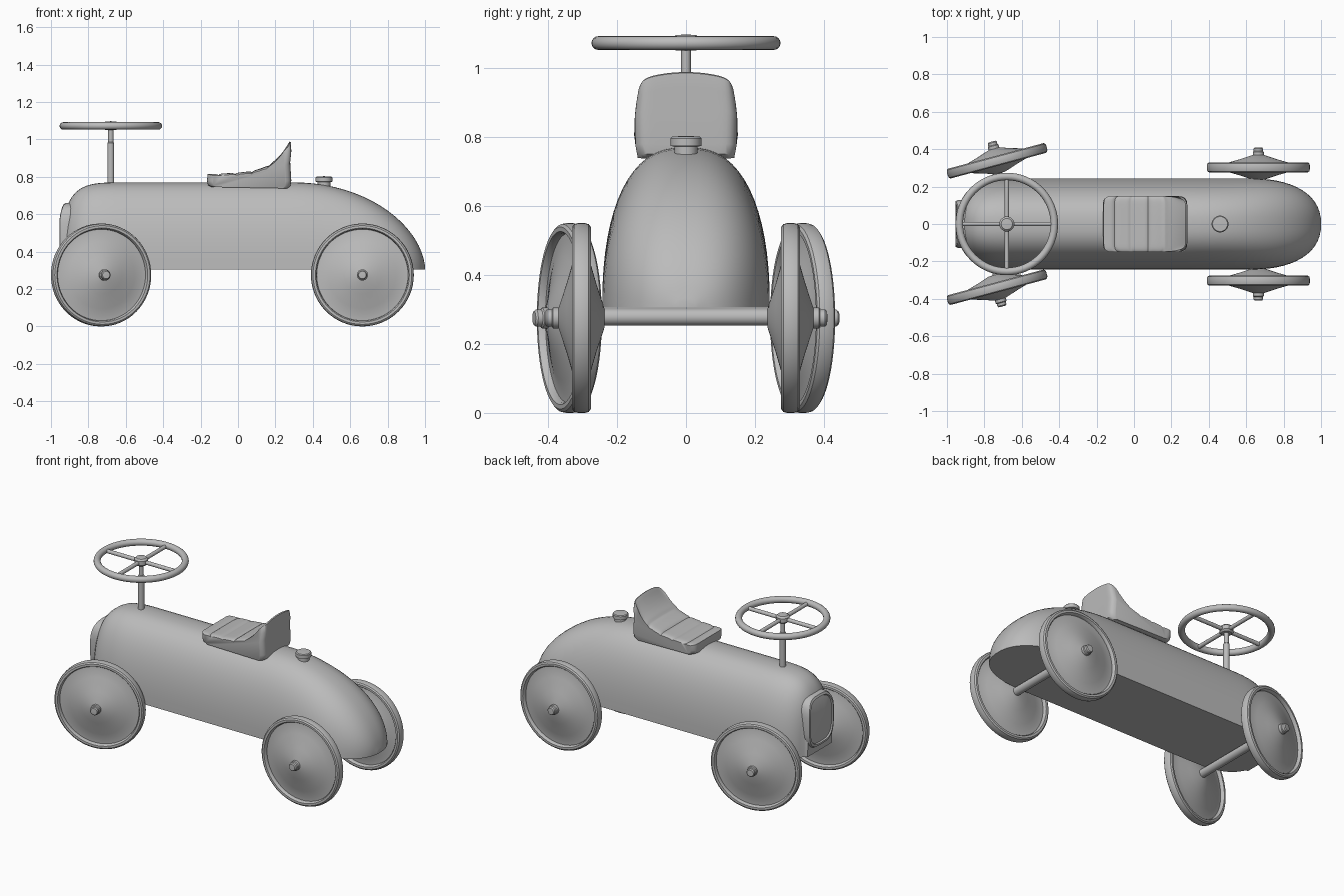
import bpy, bmesh, math
from mathutils import Matrix, Vector

cube = bpy.data.objects.get("Cube")
if cube:
    bpy.data.objects.remove(cube)

grey = bpy.data.materials.new("plain_grey")
grey.use_nodes = True
grey.diffuse_color = (0.5, 0.5, 0.5, 1)
grey.node_tree.nodes["Principled BSDF"].inputs["Base Color"].default_value = (0.5, 0.5, 0.5, 1)


def finish(name, bm, angle=35):
    bmesh.ops.remove_doubles(bm, verts=bm.verts, dist=0.0002)
    bmesh.ops.recalc_face_normals(bm, faces=bm.faces)
    mesh = bpy.data.meshes.new(name)
    bm.to_mesh(mesh)
    bm.free()
    mesh.materials.append(grey)
    obj = bpy.data.objects.new(name, mesh)
    bpy.context.collection.objects.link(obj)
    bpy.ops.object.select_all(action='DESELECT')
    obj.select_set(True)
    bpy.context.view_layer.objects.active = obj
    bpy.ops.object.shade_smooth_by_angle(angle=math.radians(angle))
    return obj


def loft(name, rings, angle=35, closed=False):
    """Skin a row of equal closed rings, capping both ends unless it loops."""
    bm = bmesh.new()
    rows = [[bm.verts.new(p) for p in ring] for ring in rings]
    pairs = list(zip(rows, rows[1:]))
    if closed:
        pairs.append((rows[-1], rows[0]))
    else:
        bm.faces.new(rows[0])
        bm.faces.new(rows[-1])
    for a, b in pairs:
        for i in range(len(a)):
            j = (i + 1) % len(a)
            bm.faces.new((a[i], a[j], b[j], b[i]))
    return finish(name, bm, angle)


def lathe(name, profile, place, sides=48, closed=False):
    """Turn (radius, height) points round the local z axis."""
    turn = [2 * math.pi * k / sides for k in range(sides)]
    rings = [[place @ Vector((r * math.cos(t), r * math.sin(t), h)) for t in turn]
             for r, h in profile]
    return loft(name, rings, 35, closed)


def rod(name, start, end, radius):
    start, end = Vector(start), Vector(end)
    way = end - start
    place = Matrix.Translation(start) @ way.to_track_quat('Z', 'Y').to_matrix().to_4x4()
    return lathe(name, [(radius, 0), (radius, way.length)], place, 20)


def fall(t, n, m):
    return max(0, 1 - max(0, t) ** n) ** m


# Body: D-shaped sections, rounded at the nose and tapered to the tail
FLOOR, HEIGHT, WIDTH = 0.305, 0.465, 0.243
body = []
for i in range(49):
    x = 0.03 - 0.97 * math.cos(math.pi * i / 48)
    nose = (-0.6 - x) / 0.34
    wide = max(0.5, fall(nose, 3, 1 / 3)) * max(0.12, fall((x - 0.62) / 0.38, 2.3, 0.435))
    high = max(0.66, fall(nose, 4, 0.25)) * max(0.04, fall((x - 0.3) / 0.7, 2, 0.55))
    ring = []
    for k in range(33):
        a = math.pi * k / 32
        c, s = math.cos(a), max(0, math.sin(a))
        y = math.copysign(abs(c) ** (2 / 2.5), c)
        ring.append((x, y * wide * WIDTH, FLOOR + s ** (2 / 2.3) * high * HEIGHT))
    body.append(ring)
loft("body", body, 50)

# Grille: rounded raised panel with a rim, leaning back at the top
grille = []
for scale, x in ((1, -0.9), (1, -0.942), (0.96, -0.953), (0.88, -0.955),
                 (0.85, -0.947), (0.5, -0.952), (0.02, -0.954)):
    ring = []
    for k in range(40):
        a = 2 * math.pi * k / 40
        c, s = math.cos(a), math.sin(a)
        y = 0.128 * scale * math.copysign(abs(c) ** 0.6, c)
        z = 0.5 + 0.16 * scale * math.copysign(abs(s) ** 0.6, s)
        ring.append((x + 2 * max(0, z - 0.55) ** 2, y, z))
    grille.append(ring)
loft("grille", grille)

# Seat: side outline with ribbed cushion and rising back, carried across
outline = [(0.265, 0.738), (-0.14, 0.745), (-0.16, 0.755), (-0.166, 0.78)]
for i in range(61):
    s = i / 60
    x = -0.162 + 0.432 * s
    groove = 0.008 * (1 - abs(math.sin(math.pi * (x + 0.105) / 0.09))) ** 3
    outline.append((x, 0.814 + 0.02 * s + 0.145 * s ** 5 - groove * (x < 0.2)))
outline += [(0.276, 0.988), (0.283, 0.985), (0.285, 0.94), (0.279, 0.88), (0.285, 0.78), (0.28, 0.75)]
seat = []
for t in [math.sin(math.pi * (k / 24 - 0.5)) for k in range(25)]:
    squeeze = 1 - 0.13 * abs(t) ** 14
    ring = []
    for x, z in outline:
        back = max(0, z - 0.82) / 0.17
        half = 0.15 - 0.014 * back ** 2 - 0.01 * max(0, 0.8 - z) / 0.06
        top = z - 0.022 * back * t * t - 0.1 * abs(t) ** 14 * (z - 0.74)
        ring.append((0.06 + (x - 0.06) * squeeze, half * t, top))
    seat.append(ring)
loft("seat", seat, 40)

# Fuel cap on the tail
lathe("fuel_cap", [(0.034, 0.72), (0.034, 0.772), (0.045, 0.774), (0.045, 0.796),
                   (0.04, 0.801), (0.001, 0.803)], Matrix.Translation((0.46, 0, 0)), 32)

# Steering column, hub, rim and spokes
COLUMN = -0.68
centre = Matrix.Translation((COLUMN, 0, 0))
lathe("steering_column", [(0.018, 0.7), (0.018, 0.98), (0.014, 0.985), (0.014, 1.06)], centre, 24)
lathe("steering_hub", [(0.03, 1.05), (0.04, 1.06), (0.04, 1.085), (0.03, 1.095), (0.001, 1.097)],
      centre, 24)
circle = [2 * math.pi * k / 16 for k in range(16)]
lathe("steering_rim", [(0.254 + 0.02 * math.cos(a), 1.072 + 0.02 * math.sin(a)) for a in circle],
      centre, 64, True)
for name, dx, dy in (("spoke_long", 0.25, 0), ("spoke_cross", 0, 0.25)):
    rod(name, (COLUMN - dx, -dy, 1.07), (COLUMN + dx, dy, 1.07), 0.012)

# Wheels: rounded tyre, double-cone disc and hub pin; the front pair is steered
AXLE = 0.275
tyre = [(0.244, 0.006), (0.246, 0.02), (0.251, 0.027), (0.264, 0.027), (0.272, 0.021), (0.275, 0.01)]
tyre += [(r, -h) for r, h in reversed(tyre)]
disc = [(0.001, 0.068), (0.03, 0.066), (0.1, 0.043), (0.18, 0.02), (0.22, 0.008), (0.25, 0.006)]
disc += [(r, -h) for r, h in reversed(disc)]
pin = [(0.03, 0.04), (0.03, 0.082), (0.025, 0.086), (0.025, 0.1), (0.02, 0.106), (0.001, 0.107)]
for end, x, y, steer in (("front", -0.732, 0.338, 15), ("rear", 0.665, 0.303, 0)):
    for side, sign in (("left", 1), ("right", -1)):
        # the model's left is +x, so the far side (+y) of this sideways model is its back
        place = (Matrix.Translation((x, sign * y, AXLE))
                 @ Matrix.Rotation(math.radians(steer), 4, 'Z')
                 @ Matrix.Rotation(math.radians(-90 * sign), 4, 'X'))
        label = end + ("_far_" if sign > 0 else "_near_")
        lathe(label + "tyre", tyre, place, 64, True)
        lathe(label + "disc", disc, place, 64)
        lathe(label + "hub_pin", pin, place, 24)
    rod(end + "_axle", (x, -y, AXLE + 0.003), (x, y, AXLE + 0.003), 0.025)
